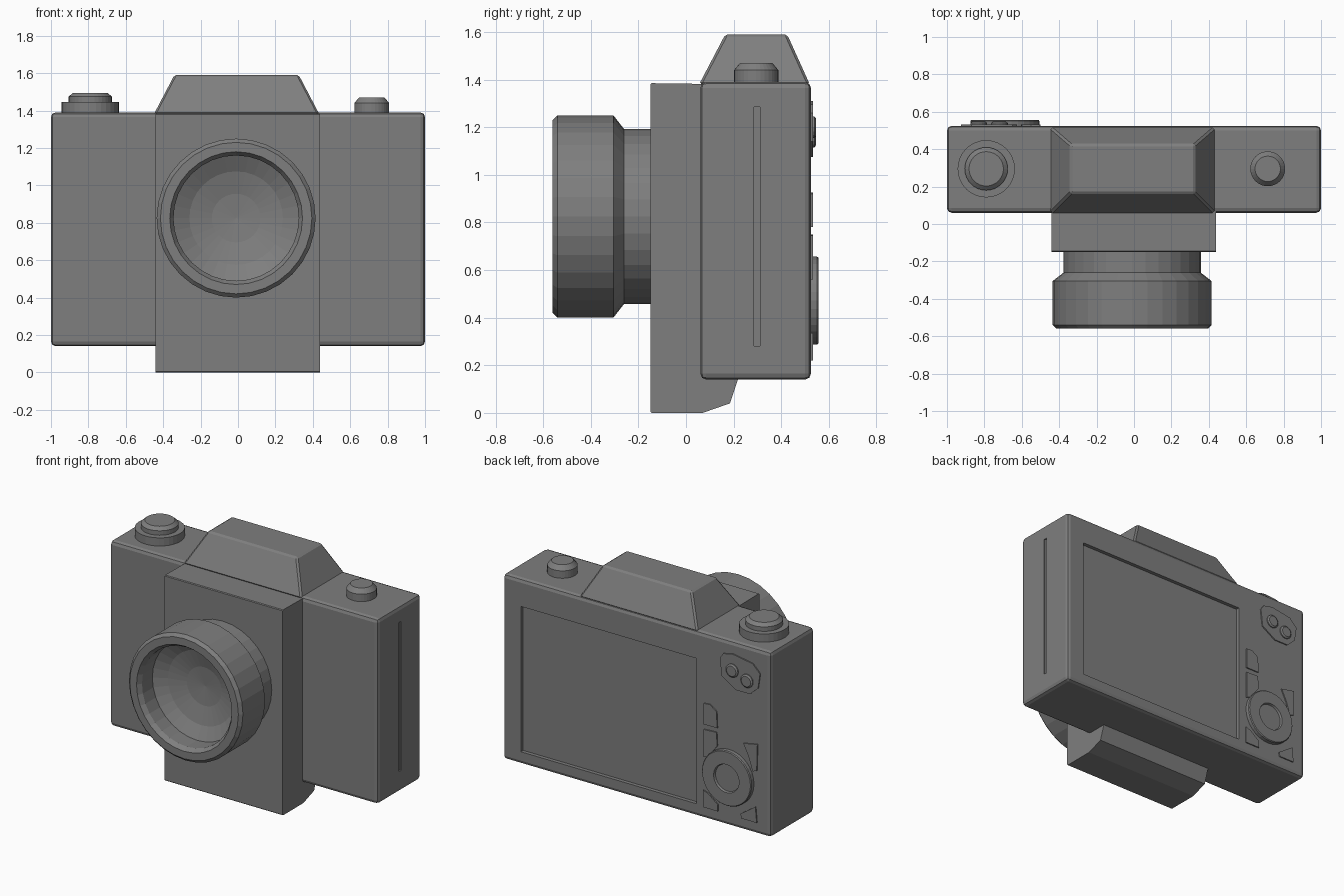
import bpy, bmesh, math
from mathutils import Matrix, Vector

if "Cube" in bpy.data.objects:
    bpy.data.objects.remove(bpy.data.objects["Cube"])

grey = bpy.data.materials.new("body_grey")
grey.diffuse_color = (0.21, 0.21, 0.21, 1)
grey.use_nodes = True
grey.node_tree.nodes["Principled BSDF"].inputs["Base Color"].default_value = grey.diffuse_color


def finish(name, bm, bevel=0.0, segments=1, smooth=False):
    bmesh.ops.recalc_face_normals(bm, faces=bm.faces)
    me = bpy.data.meshes.new(name)
    bm.to_mesh(me)
    bm.free()
    me.materials.append(grey)
    ob = bpy.data.objects.new(name, me)
    bpy.context.collection.objects.link(ob)
    if bevel:
        m = ob.modifiers.new("bevel", 'BEVEL')
        m.width, m.segments = bevel, segments
        m.limit_method = 'ANGLE'
    if smooth:
        bpy.ops.object.select_all(action='DESELECT')
        ob.select_set(True)
        bpy.context.view_layer.objects.active = ob
        bpy.ops.object.shade_smooth_by_angle(angle=math.radians(25))
    return ob


def box(name, lo, hi, **kw):
    bm = bmesh.new()
    lo, hi = Vector(lo), Vector(hi)
    size = hi - lo
    bmesh.ops.create_cube(bm, size=1, matrix=Matrix.Translation((lo + hi) / 2)
                          @ Matrix.Diagonal((*size, 1)))
    return finish(name, bm, **kw)


def extrude(name, points, vec, **kw):
    bm = bmesh.new()
    face = bm.faces.new([bm.verts.new(p) for p in points])
    ext = bmesh.ops.extrude_face_region(bm, geom=[face], use_keep_orig=True)
    bmesh.ops.translate(bm, vec=vec,
                        verts=[g for g in ext["geom"] if isinstance(g, bmesh.types.BMVert)])
    return finish(name, bm, **kw)


def lathe(name, profile, centre, axis, sides=32, smooth=False):
    """Spin (radius, height) points; ends at radius 0 close the shape."""
    bm = bmesh.new()
    rings = []
    for r, h in profile:
        n = sides if r > 0 else 1
        ring = []
        for i in range(n):
            a = 2 * math.pi * i / sides
            u, v = r * math.cos(a), r * math.sin(a)
            p = (u, v, h) if axis == 'Z' else (u, h, v)
            ring.append(bm.verts.new(Vector(p) + Vector(centre)))
        rings.append(ring)
    for a, b in zip(rings, rings[1:]):
        for i in range(sides):
            j = (i + 1) % sides
            quad = [a[i % len(a)], a[j % len(a)], b[j % len(b)], b[i % len(b)]]
            bm.faces.new(list(dict.fromkeys(quad)))
    return finish(name, bm, smooth=smooth)


def cut(target, cutter):
    m = target.modifiers.new("cut", 'BOOLEAN')
    m.object, m.operation, m.solver = cutter, 'DIFFERENCE', 'EXACT'
    cutter.hide_render = True
    cutter.hide_viewport = True


# Main body with recessed rear screen and side slot
body = box("body", (-1, 0.06, 0.14), (1, 0.525, 1.39), bevel=0.025, segments=2)
cut(body, box("screen_cutter", (-0.445, 0.5, 0.225), (0.865, 0.6, 1.205)))
cut(body, box("slot_cutter", (0.99, 0.285, 0.28), (1.1, 0.31, 1.285)))

# Front block with a chamfered foot
foot = [(-0.15, 0.005), (-0.145, 0), (0.07, 0), (0.185, 0.04), (0.22, 0.145),
        (0.22, 1.38), (-0.145, 1.385), (-0.15, 1.38)]
extrude("front_block", [(-0.442, y, z) for y, z in foot], (0.88, 0, 0))

# Viewfinder hump: tapered block
bm = bmesh.new()
low = [(-0.45, 0.055), (0.435, 0.055), (0.435, 0.52), (-0.45, 0.52)]
top = [(-0.34, 0.165), (0.325, 0.165), (0.325, 0.425), (-0.34, 0.425)]
a = [bm.verts.new((x, y, 1.38)) for x, y in low]
b = [bm.verts.new((x, y, 1.59)) for x, y in top]
bm.faces.new(a)
bm.faces.new(b)
for i in range(4):
    j = (i + 1) % 4
    bm.faces.new([a[i], a[j], b[j], b[i]])
finish("viewfinder_hump", bm, bevel=0.01)

# Lens barrel with a hollow front and a shallow bowl of glass
lathe("lens_barrel", [(0, -0.1), (0.367, -0.1), (0.367, -0.26), (0.425, -0.305),
                      (0.425, -0.54), (0.405, -0.56), (0.355, -0.56), (0.335, -0.53),
                      (0.335, -0.42), (0.25, -0.375), (0.13, -0.345), (0, -0.335)],
      (-0.01, 0, 0.825), 'Y')

# Top dials
lathe("mode_dial_base", [(0, 1.37), (0.153, 1.37), (0.153, 1.445), (0, 1.445)],
      (-0.79, 0.295, 0), 'Z')
lathe("mode_dial", [(0, 1.44), (0.115, 1.44), (0.115, 1.475), (0.092, 1.495), (0, 1.495)],
      (-0.79, 0.295, 0), 'Z')
lathe("shutter_dial", [(0, 1.37), (0.093, 1.37), (0.093, 1.44), (0.068, 1.47), (0, 1.47)],
      (0.715, 0.295, 0), 'Z')

# Rear control wheel and its centre button
lathe("control_wheel", [(0, 0.51), (0.185, 0.51), (0.185, 0.55), (0.18, 0.556),
                        (0.095, 0.556), (0.09, 0.542), (0, 0.542)],
      (-0.69, 0, 0.472), 'Y')

# Rear plates and keys, outlined as (x, z)
plates = {
    "thumb_plate": [(-0.625, 1.26), (-0.65, 1.295), (-0.72, 1.31), (-0.87, 1.285),
                    (-0.925, 1.23), (-0.91, 1.13), (-0.85, 1.075), (-0.745, 1.075),
                    (-0.64, 1.14)],
    "upper_key": [(-0.505, 0.92), (-0.55, 0.925), (-0.6, 0.89), (-0.605, 0.78), (-0.505, 0.78)],
    "left_key": [(-0.505, 0.745), (-0.6, 0.75), (-0.605, 0.66), (-0.54, 0.57), (-0.505, 0.56)],
    "right_key": [(-0.8, 0.73), (-0.905, 0.75), (-0.9, 0.57), (-0.87, 0.56), (-0.84, 0.65)],
    "lower_left_key": [(-0.5, 0.335), (-0.54, 0.32), (-0.61, 0.265), (-0.61, 0.22), (-0.5, 0.22)],
    "lower_right_key": [(-0.78, 0.25), (-0.89, 0.325), (-0.9, 0.22), (-0.785, 0.22)],
}
for name, pts in plates.items():
    extrude(name, [(x, 0.51, z) for x, z in pts], (0, 0.023, 0))

# Two round buttons on the thumb plate
for i, (x, z) in enumerate([(-0.72, 1.2), (-0.83, 1.16)]):
    lathe(f"thumb_button_{i + 1}", [(0, 0.52), (0.045, 0.52), (0.045, 0.54), (0.035, 0.547),
                                    (0, 0.547)], (x, 0, z), 'Y', sides=16)
